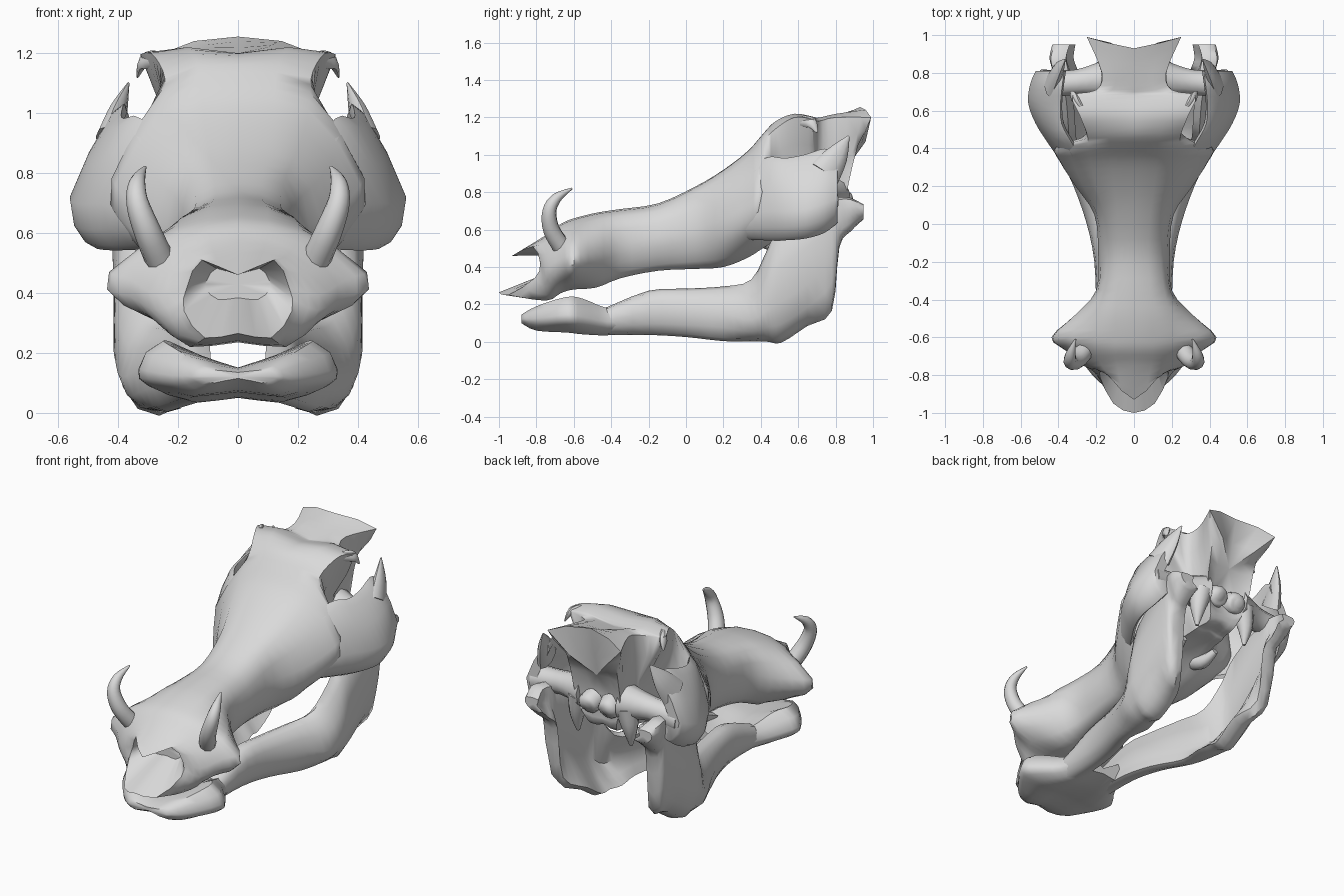
import bpy, bmesh, math
from mathutils import Vector

if "Cube" in bpy.data.objects:
    bpy.data.objects.remove(bpy.data.objects["Cube"])

bone = bpy.data.materials.new("bone grey")
bone.use_nodes = True
bone.diffuse_color = (.7, .7, .7, 1)
bone.node_tree.nodes["Principled BSDF"].inputs["Base Color"].default_value = bone.diffuse_color


def spline(points, steps, closed=False):
    """Points on a smooth curve through the given points."""
    count = len(points)

    def pick(index):
        return points[index % count] if closed else points[max(0, min(count - 1, index))]

    result = []
    for i in range(count if closed else count - 1):
        before, start, end, after = pick(i - 1), pick(i), pick(i + 1), pick(i + 2)
        leave, arrive = (end - before) / 2, (after - start) / 2
        for step in range(steps):
            t = step / steps
            ease = t * t * (3 - 2 * t)
            result.append(start.lerp(end, ease) + leave * t * (1 - t) ** 2 - arrive * t * t * (1 - t))
    return result if closed else result + [points[-1]]


def refine(rings, along=3, around=2):
    """Smooth a stack of rings around and lengthwise."""
    rings = [spline([Vector(point) for point in ring], around, True) for ring in rings]
    rows = [spline(list(row), along) for row in zip(*rings)]
    return [list(ring) for ring in zip(*rows)]


def skin(name, rings, mirror=False):
    """Cover the rings with faces and close both ends."""
    bm = bmesh.new()
    loops = [[bm.verts.new(point) for point in ring] for ring in rings]
    for one, two in zip(loops, loops[1:]):
        for i in range(len(one)):
            bm.faces.new((one[i - 1], one[i], two[i], two[i - 1]))
    for end in (loops[0], loops[-1]):
        middle = bm.verts.new(sum((vert.co for vert in end), Vector()) / len(end))
        for i in range(len(end)):
            bm.faces.new((end[i - 1], end[i], middle))
    bmesh.ops.recalc_face_normals(bm, faces=bm.faces)
    mesh = bpy.data.meshes.new(name)
    bm.to_mesh(mesh)
    bm.free()
    mesh.materials.append(bone)
    for face in mesh.polygons:
        face.use_smooth = True
    mesh.set_sharp_from_angle(angle=math.radians(50))
    part = bpy.data.objects.new(name, mesh)
    bpy.context.collection.objects.link(part)
    if mirror:
        part.modifiers.new("Mirror", "MIRROR").use_mirror_merge = False


def whole(half):
    """Complete a ring from its left half, top centre to bottom centre."""
    return half + [(-x, y, z) for x, y, z in half[-2:0:-1]]


def section(y, top, brow, side, base, lift=-.04):
    """A symmetric bone section; lift raises the upper corners over the middle."""
    height = max(top, top + lift) - base
    return whole([(0, y, top), (brow, y, top + lift), (side, y, base + height * .5),
                  (side * .9, y, base + height * .22), (min(.16, side * .6), y, base),
                  (0, y, base + .015)])


def plate_section(y, rim, bulge, top, bottom, tuck=.04, thick=.08, foot=.08, waist=.5):
    """A leaning slab: rim and bulge are its outer x at the top and the waist."""
    belly = bottom + (top - bottom) * waist
    return [(rim, y, top), (bulge, y, belly), (bulge - tuck, y, bottom),
            (bulge - tuck - foot, y, bottom), (bulge - thick, y, belly), (rim - thick, y, top)]


def tube(name, path, radii, flat=1, sides=10):
    """A tapering tube along a smooth path, on both sides."""
    points = spline([Vector(point) for point in path], 4)
    sizes = spline([Vector((radius, 0, 0)) for radius in radii], 4)
    rings = []
    for i, point in enumerate(points):
        along = (points[min(i + 1, len(points) - 1)] - points[max(i - 1, 0)]).normalized()
        across = along.cross(Vector((1, .2, .1))).normalized()
        other = along.cross(across) * flat
        turns = [math.tau * k / sides for k in range(sides)]
        rings.append([point + (across * math.cos(turn) + other * math.sin(turn)) * sizes[i].x
                      for turn in turns])
    skin(name, rings, mirror=True)


# Skull: nose rim, snout, forehead and braincase in one loft
nose_rim = whole([(0, -.93, .46), (.12, -.82, .51), (.17, -.78, .42),
                  (.18, -.81, .34), (.11, -.95, .25), (0, -1, .265)])
snout = [
    section(y=-.75, top=.57, brow=.17, side=.27, base=.22),
    section(y=-.67, top=.63, brow=.2, side=.36, base=.26),
    section(y=-.6, top=.66, brow=.2, side=.43, base=.28),
    section(y=-.48, top=.69, brow=.19, side=.31, base=.29),
    section(y=-.35, top=.71, brow=.16, side=.2, base=.34),
    section(y=-.15, top=.74, brow=.14, side=.19, base=.38),
    section(y=.05, top=.83, brow=.16, side=.21, base=.39)]
cranium = [
    section(y=.2, top=.92, brow=.2, side=.31, base=.4),
    section(y=.33, top=1.02, brow=.23, side=.39, base=.45),
    section(y=.41, top=1.11, brow=.24, side=.41, base=.5),
    section(y=.48, top=1.18, brow=.25, side=.22, base=.54),
    section(y=.58, top=1.2, brow=.29, side=.18, base=.57, lift=0),
    section(y=.68, top=1.18, brow=.325, side=.17, base=.58, lift=.01),
    section(y=.71, top=1.18, brow=.2, side=.16, base=.59, lift=0),
    section(y=.8, top=1.2, brow=.17, side=.15, base=.6, lift=0)]
neck_crest = whole([(0, .93, 1.255), (.25, .99, 1.2), (.17, .92, 1.05),
                    (.16, .87, .85), (.12, .84, .68), (0, .82, .66)])
shell = refine([nose_rim] + snout + cranium + [neck_crest])
nose_pit = [Vector((p.x * .6, -.7, .43 + (p.z - .38) * .4)) for p in shell[0]]
neck_back = [Vector((p.x * .5, p.y - .03, .47 + p.z * .5)) for p in shell[-1]]
skin("skull", [nose_pit] + shell + [neck_back])
tube("brow_hook", path=[(.28, .62, 1.18), (.315, .67, 1.17), (.335, .7, 1.12)],
     radii=[.03, .03, .006], flat=.6)

# Cheek arches, standing clear of the braincase behind the eye sockets
arch = dict(tuck=.05, thick=.05, foot=.05, waist=.35)
skin("cheek_arch", refine([
    plate_section(y=.26, rim=.27, bulge=.34, top=.82, bottom=.56, **arch),
    plate_section(y=.42, rim=.36, bulge=.45, top=.95, bottom=.56, **arch),
    plate_section(y=.53, rim=.42, bulge=.52, top=.95, bottom=.56, **arch),
    plate_section(y=.64, rim=.43, bulge=.56, top=.97, bottom=.57, **arch),
    plate_section(y=.74, rim=.42, bulge=.55, top=1, bottom=.6, **arch),
    plate_section(y=.81, rim=.41, bulge=.52, top=.98, bottom=.65, **arch)]), mirror=True)
tube("cheek_spike", path=[(.43, .74, .9), (.4, .81, 1), (.365, .87, 1.1)],
     radii=[.09, .06, .006], flat=.5)
tube("cheek_bridge", path=[(.49, .74, .75), (.3, .75, .77), (.12, .77, .78)],
     radii=[.08, .07, .11])

# Skull base: neck knobs, hanging processes and palate wings
tube("neck_knob", path=[(.06, .8, .76), (.07, .86, .74), (.07, .88, .73)],
     radii=[.07, .06, .02])
tube("hanging_process", path=[(.16, .8, .76), (.18, .8, .64), (.18, .79, .53)],
     radii=[.07, .045, .01])
tube("palate_wing", path=[(.1, .42, .55), (.11, .5, .52), (.12, .6, .55)],
     radii=[.05, .04, .02])

# Curved tusks
tube("tusk", path=[(.255, -.66, .5), (.3, -.72, .6), (.335, -.73, .7),
                   (.335, -.69, .77), (.31, -.61, .82)],
     radii=[.05, .046, .038, .027, .005])

# Lower jaw: joined chin with side lobes
skin("chin", refine([
    section(y=-.88, top=.135, brow=.1, side=.13, base=.1, lift=.01),
    section(y=-.8, top=.15, brow=.17, side=.22, base=.06, lift=.04),
    section(y=-.64, top=.15, brow=.25, side=.33, base=.05, lift=.09),
    section(y=-.55, top=.14, brow=.21, side=.3, base=.04, lift=.09),
    section(y=-.42, top=.12, brow=.16, side=.21, base=.035, lift=.06),
    section(y=-.28, top=.1, brow=.13, side=.17, base=.05, lift=.08)]))

# Lower jaw: long branches rising to the hinge knobs
heel = dict(tuck=.08, foot=.12, waist=.35)
skin("jaw_branch", refine([
    plate_section(y=-.44, rim=.17, bulge=.2, top=.17, bottom=.045),
    plate_section(y=-.2, rim=.18, bulge=.21, top=.26, bottom=.05),
    plate_section(y=0, rim=.21, bulge=.25, top=.27, bottom=.04),
    plate_section(y=.2, rim=.26, bulge=.32, top=.28, bottom=.02),
    plate_section(y=.35, rim=.32, bulge=.39, top=.31, bottom=.015, **heel),
    plate_section(y=.44, rim=.38, bulge=.41, top=.47, bottom=.02, **heel),
    plate_section(y=.51, rim=.39, bulge=.415, top=.58, bottom=.02, **heel),
    plate_section(y=.65, rim=.4, bulge=.415, top=.68, bottom=.11, **heel),
    plate_section(y=.78, rim=.42, bulge=.41, top=.74, bottom=.2),
    plate_section(y=.82, rim=.43, bulge=.42, top=.76, bottom=.52),
    plate_section(y=.88, rim=.44, bulge=.44, top=.76, bottom=.6),
    plate_section(y=.95, rim=.42, bulge=.43, top=.73, bottom=.66)]), mirror=True)
